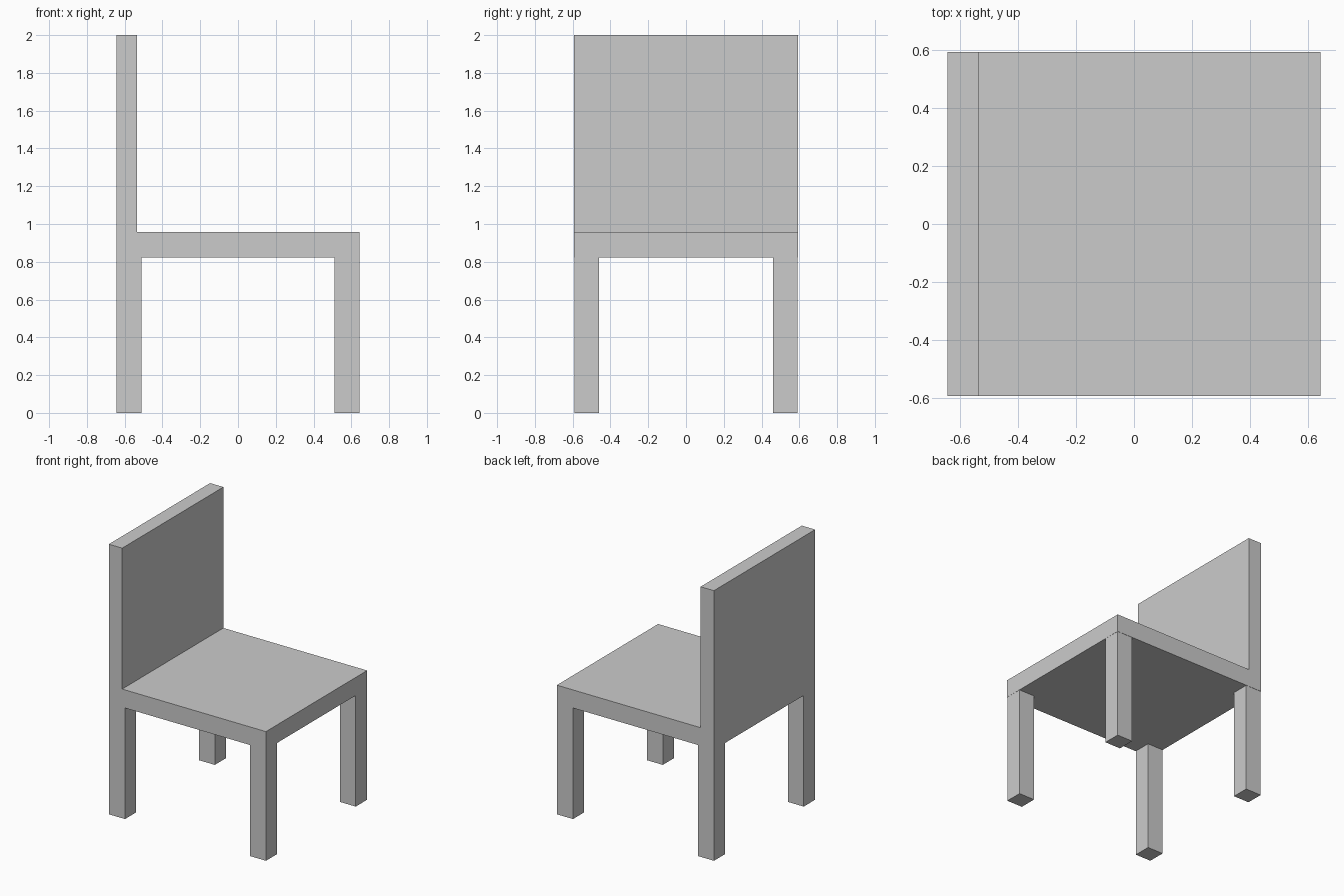
import bpy

if "Cube" in bpy.data.objects:
    bpy.data.objects.remove(bpy.data.objects["Cube"])

X, Y = 0.643, 0.592          # half depth and half width of the chair
SEAT_BOTTOM, SEAT_TOP = 0.823, 0.957
BACK_FRONT = -0.534          # front face of the backrest
LEG = 0.13                   # leg thickness


def box(name, lo, hi):
    """Axis-aligned box between two corners."""
    bpy.ops.mesh.primitive_cube_add(size=1)
    ob = bpy.context.object
    ob.name = name
    for v in ob.data.vertices:
        v.co = [h if c > 0 else l for c, l, h in zip(v.co, lo, hi)]
    return ob


# Seat slab, butting against the backrest
box("seat", (BACK_FRONT, -Y, SEAT_BOTTOM), (X, Y, SEAT_TOP))

# Backrest panel, running down to the underside of the seat
box("backrest", (-X, -Y, SEAT_BOTTOM), (BACK_FRONT, Y, 2.0))

# Four square legs, a hair inside the seat edges
edge_y = Y - 0.002
for end, x in (("back", -X + 0.001), ("front", X - 0.001 - LEG)):
    for side, y in (("right", -edge_y), ("left", edge_y - LEG)):
        box(f"{end}_{side}_leg", (x, y, 0), (x + LEG, y + LEG, SEAT_BOTTOM))
